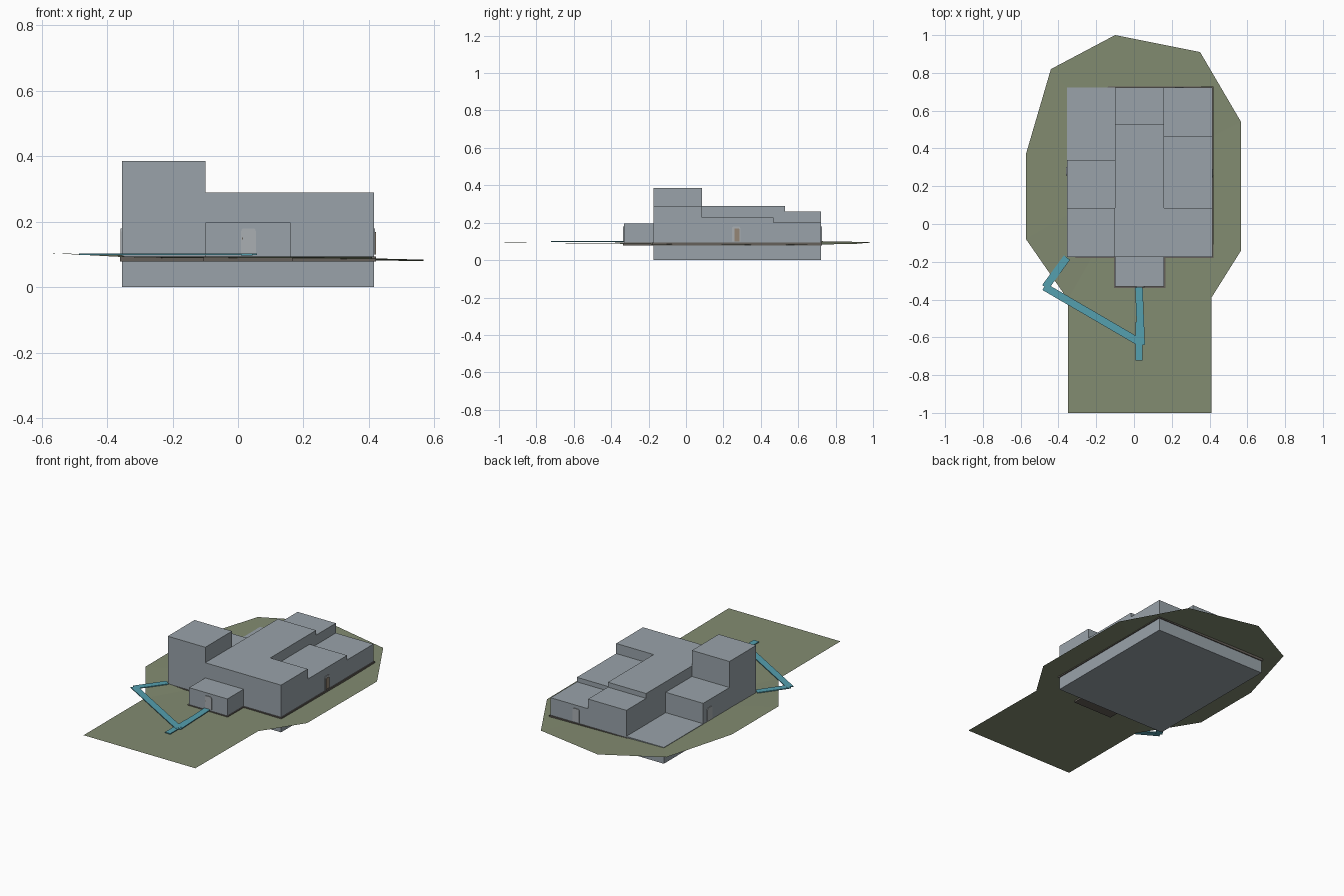
import bpy, bmesh, math
from mathutils import Vector

if "Cube" in bpy.data.objects:
    bpy.data.objects.remove(bpy.data.objects["Cube"])


def material(name, rgb):
    m = bpy.data.materials.new(name)
    m.diffuse_color = (*rgb, 1)
    m.use_nodes = True
    m.node_tree.nodes["Principled BSDF"].inputs["Base Color"].default_value = m.diffuse_color
    return m


WALL = material("blue_grey_wall", (0.32, 0.365, 0.40))
GRASS = material("olive_ground", (0.225, 0.26, 0.165))
PATH = material("teal_path", (0.09, 0.35, 0.43))
PLINTH = material("dark_plinth", (0.13, 0.115, 0.10))
DOOR = material("pale_door", (0.40, 0.43, 0.45))
BROWN = material("brown_panel", (0.30, 0.24, 0.18))


def finish(name, bm, mat):
    bmesh.ops.recalc_face_normals(bm, faces=bm.faces)
    me = bpy.data.meshes.new(name)
    bm.to_mesh(me)
    bm.free()
    me.materials.append(mat)
    ob = bpy.data.objects.new(name, me)
    bpy.context.collection.objects.link(ob)
    return ob


def prism(name, points, offset, mat):
    """Extrude a closed outline of 3D points along an offset."""
    bm = bmesh.new()
    face = bm.faces.new([bm.verts.new(p) for p in points])
    ext = bmesh.ops.extrude_face_region(bm, geom=[face])
    bmesh.ops.translate(bm, vec=Vector(offset),
                        verts=[g for g in ext["geom"] if isinstance(g, bmesh.types.BMVert)])
    return finish(name, bm, mat)


def box(name, x0, x1, y0, y1, z0, z1, mat=WALL):
    return prism(name, [(x0, y0, z0), (x1, y0, z0), (x1, y1, z0), (x0, y1, z0)],
                 (0, 0, z1 - z0), mat)


# Building grid lines
XL, XA, XB, XR = -0.355, -0.10, 0.16, 0.415
YF, YM, YB = -0.175, 0.085, 0.722
FLOOR = 0.10

# Foundation and stepped blocks
box("foundation", XL, XR, YF, YB, 0.0, FLOOR)
box("tower", XL, XA, YF, YM, FLOOR, 0.385)
box("left_room", XL, XA, YM, 0.34, FLOOR, 0.225)
bm_outline = [(XA, YF), (XR, YF), (XR, YM), (XB, YM), (XB, 0.53), (XA, 0.53)]
prism("main_hall", [(x, y, FLOOR) for x, y in bm_outline], (0, 0, 0.29 - FLOOR), WALL)
box("back_hall", XA, XB, 0.53, YB, FLOOR, 0.26)
box("right_room", XB, XR, YM, 0.467, FLOOR, 0.228)
box("back_right_room", XB, XR, 0.467, YB, FLOOR, 0.20)
box("porch", XA, XB, -0.332, YF, 0.08, 0.197)

# Dark skirting around the walls
e = 0.006
box("house_plinth", XL - e, XR + e, YF - e, YB + e, 0.078, 0.093, PLINTH)
box("porch_plinth", XA - e, XB + e, -0.332 - e, YF, 0.078, 0.093, PLINTH)


# Rounded-top doors as thin plates
def door(name, centre, normal, w=0.045, h=0.08, z0=FLOOR, mat=DOOR, t=0.004, r=0.01):
    n = Vector(normal)
    side = Vector((-n.y, n.x, 0))
    outline = [(-w / 2, 0), (w / 2, 0)]
    for cx, start in ((w / 2 - r, 0), (-w / 2 + r, 90)):
        for k in range(4):
            a = math.radians(start + 30 * k)
            outline.append((cx + r * math.cos(a), h - r + r * math.sin(a)))
    base = Vector((centre[0], centre[1], z0))
    prism(name, [base + side * u + Vector((0, 0, v)) for u, v in outline], n * t, mat)


door("front_door", (0.032, -0.332), (0, -1, 0))
door("right_door", (XR, 0.268), (1, 0, 0))
door("right_door_panel", (XR, 0.272), (1, 0, 0), w=0.028, h=0.068, mat=BROWN, t=0.006, r=0.004)
door("left_door", (XL, 0.28), (-1, 0, 0))
door("back_door", (0.24, YB), (0, 1, 0))
box("front_door_handle", 0.012, 0.015, -0.338, -0.336, 0.146, 0.151, PLINTH)

# Gently tilted hill, fanned out from the middle
rim = [(-0.10, 1.0, 0.095), (0.35, 0.91, 0.087), (0.567, 0.54, 0.08), (0.567, -0.14, 0.084),
       (0.41, -0.39, 0.088), (-0.35, -0.40, 0.092), (-0.572, -0.08, 0.104),
       (-0.572, 0.37, 0.104), (-0.44, 0.82, 0.10)]
bm = bmesh.new()
mid = bm.verts.new((0.03, 0.27, 0.085))
ring = [bm.verts.new(p) for p in rim]
for a, b in zip(ring, ring[1:] + ring[:1]):
    bm.faces.new((mid, b, a))
# Flat front yard joined to the hill
yard = [bm.verts.new((0.41, -1.0, 0.093)), bm.verts.new((-0.35, -1.0, 0.093))]
bm.faces.new((ring[5], yard[1], yard[0], ring[4]))
finish("ground", bm, GRASS)


# Paths as flat strips
def strip(name, a, b, w=0.04, z=0.098):
    a, b = Vector((*a, z)), Vector((*b, z))
    d = (b - a).normalized()
    s = Vector((-d.y, d.x, 0)) * w / 2
    prism(name, [a - s, b - s, b + s, a + s], (0, 0, 0.005), PATH)


strip("side_path", (-0.355, -0.178), (-0.47, -0.335))
strip("diagonal_path", (-0.475, -0.332), (0.04, -0.632), z=0.0984)
strip("door_path", (0.026, -0.336), (0.038, -0.64), z=0.0976)
strip("gate_path", (0.027, -0.52), (0.027, -0.722), w=0.036, z=0.0972)
